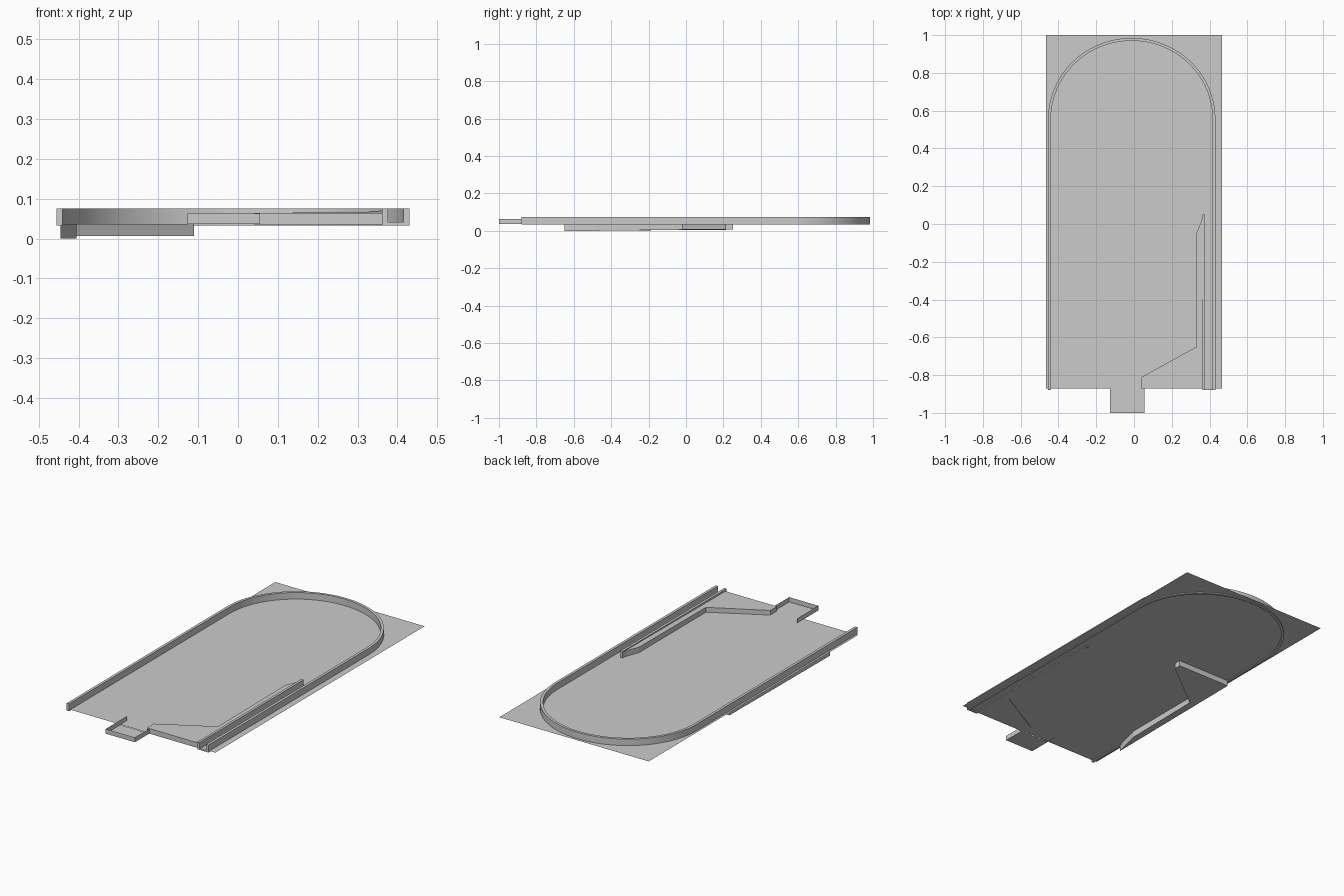
import bpy, bmesh, math

if "Cube" in bpy.data.objects:
    bpy.data.objects.remove(bpy.data.objects["Cube"])

PLATE_Z = 0.038


def finish(name, bm):
    mesh = bpy.data.meshes.new(name)
    bm.to_mesh(mesh)
    bm.free()
    ob = bpy.data.objects.new(name, mesh)
    bpy.context.collection.objects.link(ob)
    return ob


def prism(name, pts, z0, z1):
    """Closed outline extruded from z0 to z1 (z1 may be a function of y)."""
    top_z = z1 if callable(z1) else (lambda y: z1)
    bm = bmesh.new()
    lo = [bm.verts.new((x, y, z0)) for x, y in pts]
    hi = [bm.verts.new((x, y, top_z(y))) for x, y in pts]
    n = len(pts)
    bm.faces.new(lo[::-1])
    bm.faces.new(hi)
    for i in range(n):
        j = (i + 1) % n
        bm.faces.new((lo[i], lo[j], hi[j], hi[i]))
    bmesh.ops.recalc_face_normals(bm, faces=bm.faces)
    return finish(name, bm)


def sheet(name, x0, x1, y0, y1, z):
    bm = bmesh.new()
    bm.faces.new([bm.verts.new((x, y, z)) for x, y in
                  ((x0, y0), (x1, y0), (x1, y1), (x0, y1))])
    return finish(name, bm)


def strip(name, path, z0, z1):
    """Thin upright wall along an open path."""
    bm = bmesh.new()
    cols = [(bm.verts.new((x, y, z0)), bm.verts.new((x, y, z1))) for x, y in path]
    for a, b in zip(cols, cols[1:]):
        bm.faces.new((a[0], b[0], b[1], a[1]))
    return finish(name, bm)


# base sheet and the front tray floor
sheet("table_surface", -0.467, 0.467, -0.87, 1.0, PLATE_Z)
sheet("tray_floor", -0.127, 0.055, -1.0, -0.87, PLATE_Z - 0.002)


# U-shaped outer rail with a rounded far end
def u_path(rx, ry, cx=-0.012, cy=0.555, front=-0.88, n=40):
    arc = [(cx + rx * math.cos(math.pi * i / n), cy + ry * math.sin(math.pi * i / n))
           for i in range(n + 1)]
    return [(cx + rx, front)] + arc + [(cx - rx, front)]


rail = prism("outer_rail", u_path(0.443, 0.43) + u_path(0.428, 0.415)[::-1], 0.033, 0.075)
bpy.context.view_layer.objects.active = rail
rail.select_set(True)
bpy.ops.object.shade_smooth_by_angle(angle=math.radians(30))

# lane divider beside the right rail, and the lane's floor
prism("lane_divider", [(0.362, -0.88), (0.376, -0.88), (0.376, 0.05), (0.362, 0.05)],
      0.033, 0.075)
prism("lane_floor", [(0.376, -0.88), (0.416, -0.88), (0.416, -0.87), (0.376, -0.87)],
      0.033, 0.041)

# raised apron, rising gently toward the back
prism("apron", [(0.04, -0.87), (0.362, -0.87), (0.362, 0.05), (0.358, 0.02),
                (0.33, -0.05), (0.33, -0.65), (0.04, -0.81)],
      0.035, lambda y: 0.064 + 0.006 * (y + 0.87) / 0.92)

# thin walls round the tray
strip("tray_wall", [(-0.127, -0.81), (-0.127, -1.0), (0.055, -1.0), (0.055, -0.87),
                    (0.04, -0.87)], 0.036, 0.063)

# guide block hanging under the left edge
prism("under_guide", [(-0.446, -0.65), (-0.406, -0.49), (-0.406, -0.02),
                      (-0.11, 0.21), (-0.11, 0.25), (-0.446, 0.25)],
      0.0, PLATE_Z - 0.001).data.update()
# the guide's underside lifts slightly toward its far end
for v in bpy.data.objects["under_guide"].data.vertices:
    if v.co.z < 0.01 and v.co.y > -0.1:
        v.co.z = 0.006
